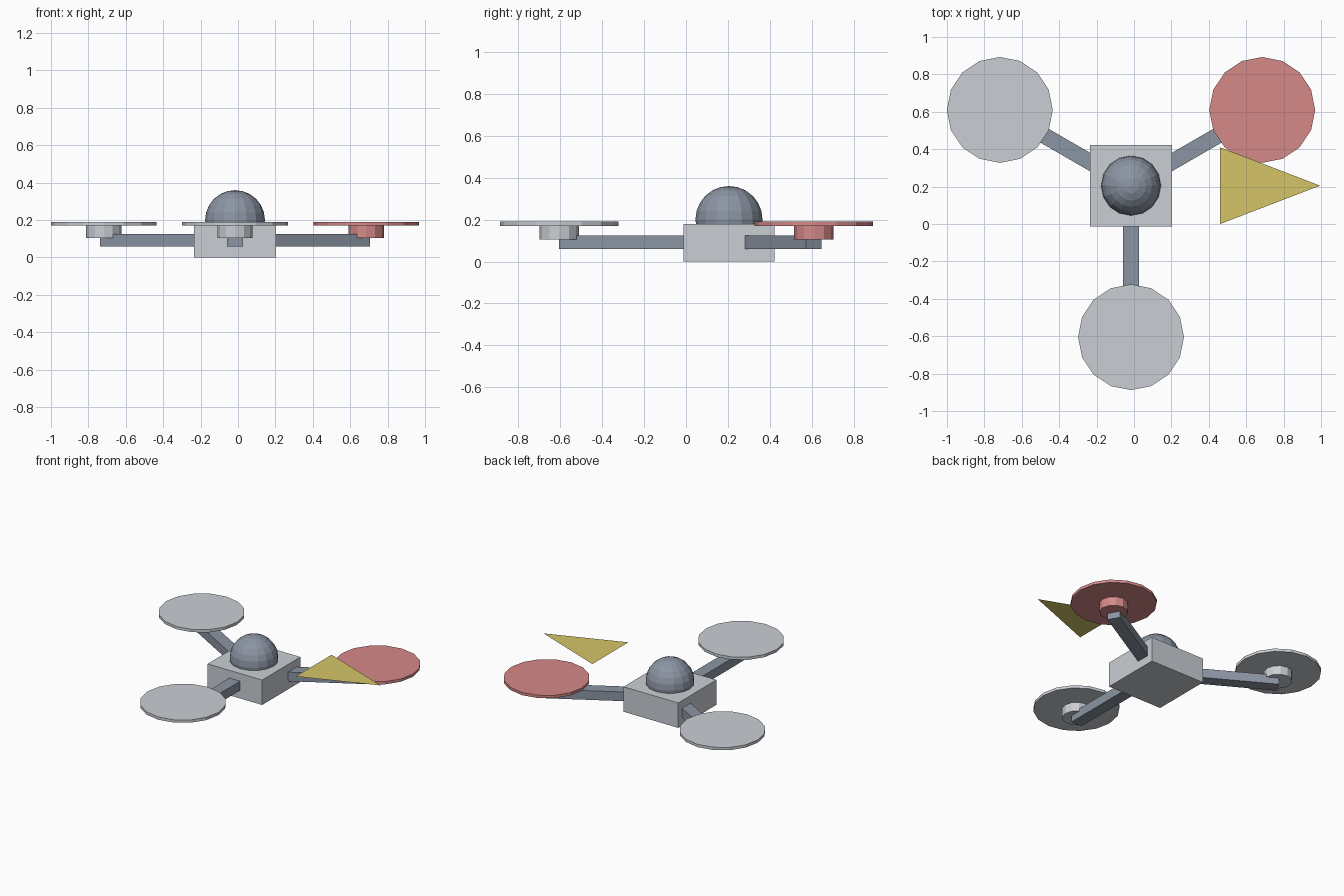
import bpy
import math
from mathutils import Vector

if "Cube" in bpy.data.objects:
    bpy.data.objects.remove(bpy.data.objects["Cube"], do_unlink=True)


def make_material(name, rgb):
    mat = bpy.data.materials.new(name)
    mat.use_nodes = True
    mat.diffuse_color = (*rgb, 1)
    mat.node_tree.nodes["Principled BSDF"].inputs["Base Color"].default_value = (*rgb, 1)
    return mat


light_grey = make_material("light grey", (0.59, 0.62, 0.66))
slate = make_material("slate grey", (0.26, 0.30, 0.37))
red = make_material("soft red", (0.67, 0.25, 0.25))
yellow = make_material("mustard yellow", (0.66, 0.56, 0.14))

HUB = Vector((-0.016, 0.205, 0))
ARM = 0.81


def finish(name, mat):
    obj = bpy.context.object
    obj.name = name
    obj.data.materials.append(mat)
    return obj


def box(name, centre, size, mat, turn=0):
    bpy.ops.mesh.primitive_cube_add(size=1, location=centre, rotation=(0, 0, turn))
    obj = finish(name, mat)
    obj.scale = size
    return obj


def disc(name, centre, radius, low, high, sides, mat):
    bpy.ops.mesh.primitive_cylinder_add(
        vertices=sides, radius=radius, depth=high - low,
        location=(centre.x, centre.y, (low + high) / 2))
    return finish(name, mat)


# Central body and faceted dome
box("body", HUB + Vector((0, 0, 0.09)), (0.436, 0.436, 0.18), light_grey)
bpy.ops.mesh.primitive_uv_sphere_add(segments=16, ring_count=12, radius=0.16,
                                     location=HUB + Vector((0, 0, 0.2)))
finish("dome", slate)

# Three arms, each with a motor and a rotor disc
for label, degrees, colour in (("left", 30, red), ("right", 150, light_grey),
                               ("front", 270, light_grey)):
    angle = math.radians(degrees)
    out = Vector((math.cos(angle), math.sin(angle), 0))
    tip = HUB + out * ARM
    box(label + "_arm", HUB + out * ARM / 2 + Vector((0, 0, 0.092)),
        (ARM, 0.086, 0.066), slate, angle)
    disc(label + "_motor", tip, 0.094, 0.105, 0.17, 12, colour)
    disc(label + "_rotor", tip, 0.283, 0.17, 0.19, 16, colour)

# Flat direction pointer floating beside the body
mesh = bpy.data.meshes.new("pointer")
mesh.from_pydata([(0.46, 0.0, 0.27), (0.995, 0.205, 0.27), (0.46, 0.41, 0.27)],
                 [], [(0, 1, 2)])
mesh.materials.append(yellow)
bpy.context.collection.objects.link(bpy.data.objects.new("pointer", mesh))
